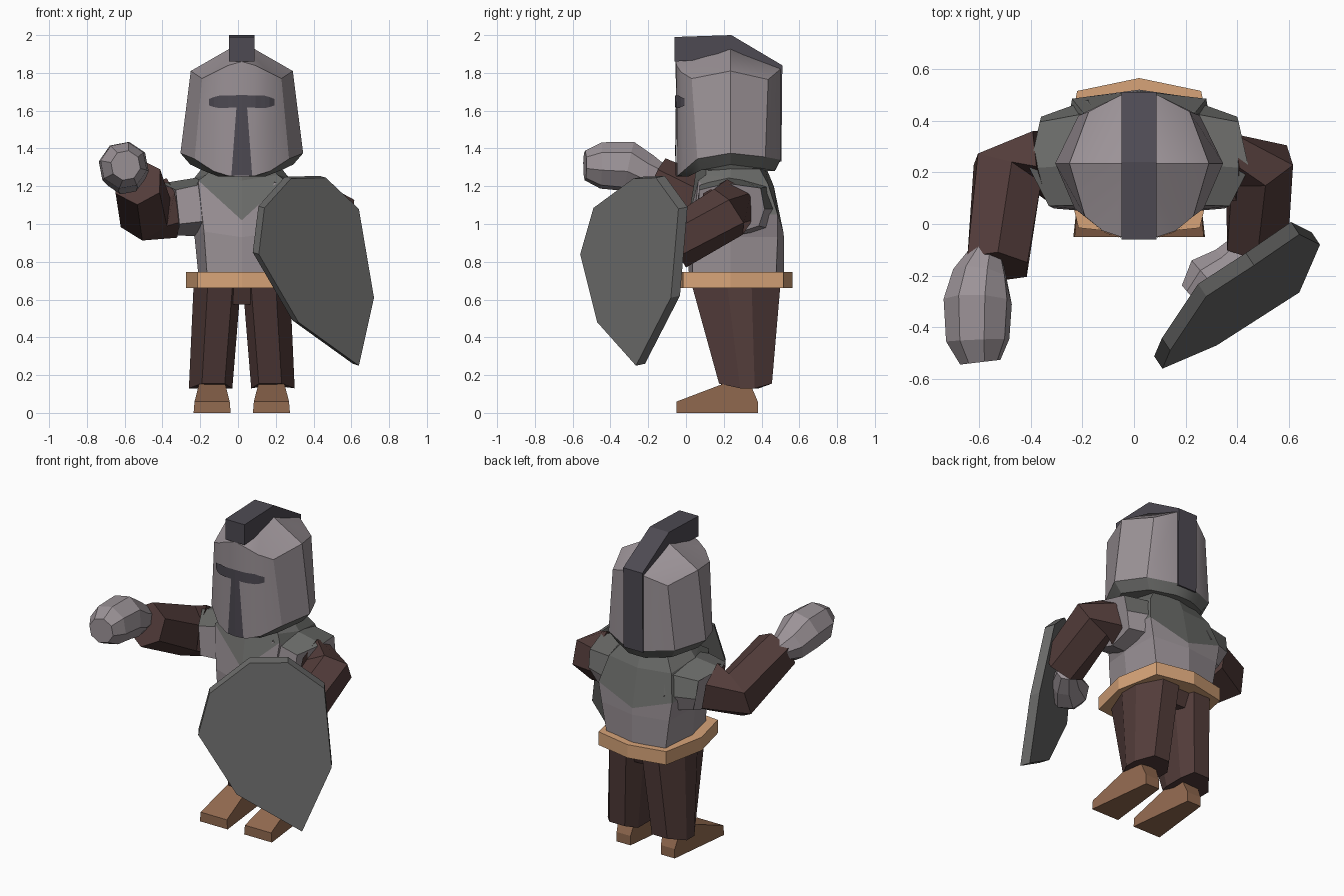
import bpy, bmesh, math
from mathutils import Vector
from mathutils.bvhtree import BVHTree

if "Cube" in bpy.data.objects:
    bpy.data.objects.remove(bpy.data.objects["Cube"])

CX, CY = 0.02, 0.235  # body axis


def material(name, *rgb):
    m = bpy.data.materials.new(name)
    m.diffuse_color = (*rgb, 1)
    m.use_nodes = True
    m.node_tree.nodes["Principled BSDF"].inputs["Base Color"].default_value = m.diffuse_color
    return m


STEEL = material("light steel", 0.33, 0.29, 0.31)
CLOTH = material("grey mail", 0.145, 0.147, 0.14)
SHIELD = material("shield grey", 0.14, 0.14, 0.137)
DARK = material("dark crest", 0.075, 0.068, 0.085)
BROWN = material("dark brown", 0.085, 0.045, 0.042)
TAN = material("tan leather", 0.68, 0.37, 0.19)
BOOT = material("boot leather", 0.29, 0.145, 0.08)


def make(name, verts, faces, *mats):
    me = bpy.data.meshes.new(name)
    me.from_pydata([tuple(v) for v in verts], [], faces)
    bm = bmesh.new()
    bm.from_mesh(me)
    bmesh.ops.recalc_face_normals(bm, faces=bm.faces)
    bm.to_mesh(me)
    bm.free()
    for m in mats:
        me.materials.append(m)
    ob = bpy.data.objects.new(name, me)
    bpy.context.collection.objects.link(ob)
    return ob


def loft(name, rings, *mats, apex=None):
    n = len(rings[0])
    verts = [v for r in rings for v in r]
    faces = [(k * n + i, k * n + (i + 1) % n, (k + 1) * n + (i + 1) % n, (k + 1) * n + i)
             for k in range(len(rings) - 1) for i in range(n)]
    faces.append(tuple(range(n)))
    top = (len(rings) - 1) * n
    if apex:
        verts.append(apex)
        faces += [(top + i, top + (i + 1) % n, len(verts) - 1) for i in range(n)]
    else:
        faces.append(tuple(range(top, top + n)))
    return make(name, verts, faces, *mats)


def sym(half):
    """Full ring from a half outline running front centre to back centre."""
    full = half + [(-x, y, z) for x, y, z in half[-2:0:-1]]
    return [(CX + x, CY + y, z) for x, y, z in full]


def tube(name, path, radii, sides, *mats, turn=0.0):
    pts = [Vector(p) for p in path]
    rings = []
    for i, p in enumerate(pts):
        d = (pts[min(i + 1, len(pts) - 1)] - pts[max(i - 1, 0)]).normalized()
        u = d.cross(Vector((0, 0, 1))).normalized()
        v = u.cross(d)
        rings.append([p + radii[i] * (u * math.cos(a) + v * math.sin(a))
                      for a in (turn + math.tau * k / sides for k in range(sides))])
    return loft(name, rings, *mats)


# Helmet: flared shell with a rounded face and a pointed roof
rim = [(0, -.285, 1.25), (.07, -.28, 1.255), (.15, -.25, 1.28), (.25, -.175, 1.345),
       (.325, 0, 1.375), (.235, .185, 1.355), (.07, .265, 1.34), (0, .267, 1.34)]
crown = [(0, -.29, 1.86), (.07, -.285, 1.84), (.14, -.262, 1.805), (.21, -.205, 1.77),
         (.27, 0, 1.81), (.195, .2, 1.765), (.07, .265, 1.82), (0, .267, 1.83)]
lip = [(x * .84, y * .88, max(z - .06, 1.252)) for x, y, z in rim]
helmet = loft("helmet", [sym(lip), sym(rim), sym(crown)], STEEL, CLOTH, apex=(CX, CY, 1.965))
for p in helmet.data.polygons:
    p.material_index = int(p.normal.z < -.3)

# T-shaped visor plates laid on the helmet face
bvh = BVHTree.FromPolygons([v.co for v in helmet.data.vertices],
                           [tuple(p.vertices) for p in helmet.data.polygons])


def visor(name, outline, cols):
    """outline(s, t) gives x and z for s across and t up, both 0..1"""
    verts, rows = [], 6
    for i in range(cols + 1):
        for j in range(rows + 1):
            x, z = outline(i / cols, j / rows)
            hit = bvh.ray_cast(Vector((CX + x, -2, z)), Vector((0, 1, 0)))[0]
            verts.append((CX + x, (hit.y if hit else CY - .28) - .006, z))
    w = rows + 1
    make(name, verts, [(i * w + j, i * w + w + j, i * w + w + j + 1, i * w + j + 1)
                       for i in range(cols) for j in range(rows)], DARK)


visor("visor_eye_slot", lambda s, t: ((s - .5) * .345,
      1.65 + (t - .5) * (.035 + .03 * min(1, 8 * s, 8 * (1 - s))) - .01 * abs(s - .5)), 14)
visor("visor_nose_slot", lambda s, t: ((s - .5) * (.11 - .055 * t), 1.257 + .37 * t), 4)

# Crest running over the helmet and down its back
crest = [(-.06, 1.86), (-.06, 1.99), (.24, 2.0), (.51, 1.84), (.505, 1.33), (.44, 1.33),
         (.44, 1.78), (.24, 1.88)]
loft("helmet_crest", [[(CX + s * .068, y, z) for y, z in crest] for s in (-1, 1)], DARK)

# Torso: steel breastplate, with mail yoke and neck above the V line
torso = loft("torso", [
    sym([(0, -.215, .68), (.18, -.2, .68), (.225, 0, .68), (.2, .24, .68), (0, .285, .68)]),
    sym([(0, -.235, .93), (.2, -.2, .96), (.25, 0, .93), (.24, .25, .93), (0, .285, .92)]),
    sym([(0, -.225, 1.02), (.23, -.17, 1.23), (.3, 0, 1.05), (.26, .25, 1.05), (0, .28, .96)]),
    sym([(0, -.19, 1.23), (.19, -.13, 1.26), (.25, 0, 1.245), (.22, .2, 1.21), (0, .23, 1.2)]),
    sym([(0, -.18, 1.32), (.14, -.13, 1.32), (.19, 0, 1.32), (.14, .14, 1.32), (0, .18, 1.32)]),
], STEEL, CLOTH)
for p in torso.data.polygons:
    p.material_index = int(16 <= p.index != 32)

# Belt
belt = [(0, -.275), (.235, -.25), (.295, 0), (.24, .28), (0, .33)]
loft("belt", [sym([(x, y, z) for x, y in belt]) for z in (.66, .745)], TAN)

# Hips joining the trouser legs
loft("hips", [sym([(0, y0, z), (w, y0, z), (w + .03, 0, z), (w, y1, z), (0, y1, z)])
              for z, w, y0, y1 in ((.575, .1, -.15, .2), (.7, .17, -.2, .25))], BROWN)

# Shoulder wedge outlines, inner then outer: x, y, z
INNER = [(.15, -.19, 1.02), (.17, -.16, 1.22), (.15, 0, 1.26), (.17, .2, 1.2),
         (.2, .245, 1.08), (.15, .23, .97), (.15, 0, .93)]
OUTER = [(.33, -.175, 1.0), (.35, -.165, 1.18), (.425, -.02, 1.215), (.385, .16, 1.19),
         (.38, .18, 1.08), (.34, .15, .99), (.34, 0, .94)]

for side, s in (("right", -1), ("left", 1)):
    # Trouser legs
    rings = []
    for z, x, y, rx, ry in ((.13, .165, .315, .115, .14), (.68, .13, .265, .125, .235)):
        rings.append([(CX + s * (x + rx * a), y + ry * b, z + (.025 * (abs(a) < .7) if z < .2 else 0))
                      for a, b in ((-.65, -1), (.4, -1), (1, -.2), (1, .35), (.35, 1), (-.6, 1),
                                   (-1, .5), (-1, -.4))])
    loft(side + "_trouser_leg", rings, BROWN)

    # Wedge boots
    prof = [(-.05, 0, 1), (-.05, .06, .95), (.2, .155, .7), (.34, .155, .6), (.38, .06, .5), (.38, 0, .5)]
    loft(side + "_boot", [[(CX + s * .157 + e * .098 * w, y, z) for y, z, w in prof]
                          for e in (-1, 1)], BOOT)

    # Shoulder wedges: mail on top and back, steel in front and below
    stub = loft(side + "_shoulder", [[(CX + s * x, CY + y, z) for x, y, z in ring]
                                     for ring in (INNER, OUTER)], STEEL, CLOTH)
    for p in stub.data.polygons:
        p.material_index = int(p.normal.z > .45 or (p.normal.y > .3 and p.normal.z > -.25))

# Raised right arm and fist
tube("right_arm", [(-.35, .225, 1.085), (-.49, .195, 1.06), (-.53, -.165, 1.225)],
     [.16, .155, .135], 6, BROWN, turn=.5)
tube("right_hand", [(-.57, -.1, 1.24), (-.595, -.2, 1.26), (-.605, -.3, 1.305), (-.605, -.45, 1.31),
                    (-.595, -.535, 1.31)], [.06, .11, .135, .125, .08], 8, STEEL, turn=.2)

# Lowered left arm and fist behind the shield
tube("left_arm", [(.375, .22, 1.09), (.485, .225, 1.065), (.48, -.07, .885)],
     [.15, .145, .135], 6, BROWN, turn=.5)
tube("left_hand", [(.45, -.07, .87), (.38, -.16, .86), (.3, -.23, .86), (.23, -.29, .86)],
     [.06, .09, .12, .07], 8, STEEL, turn=.2)

# Shield slab
front = [(.11, -.56, .84), (.14, -.49, 1.085), (.28, -.28, 1.24), (.465, -.16, 1.245),
         (.64, -.04, 1.08), (.72, -.08, .61), (.64, -.265, .25), (.32, -.47, .48)]
back = [(x - .032, y + .048, z + .01) for x, y, z in front]
loft("shield", [back, front], SHIELD)

# Smooth the rounded helmet face, keep its hard corners
bpy.ops.object.select_all(action='DESELECT')
helmet.select_set(True)
bpy.context.view_layer.objects.active = helmet
bpy.ops.object.shade_smooth_by_angle(angle=math.radians(26))
